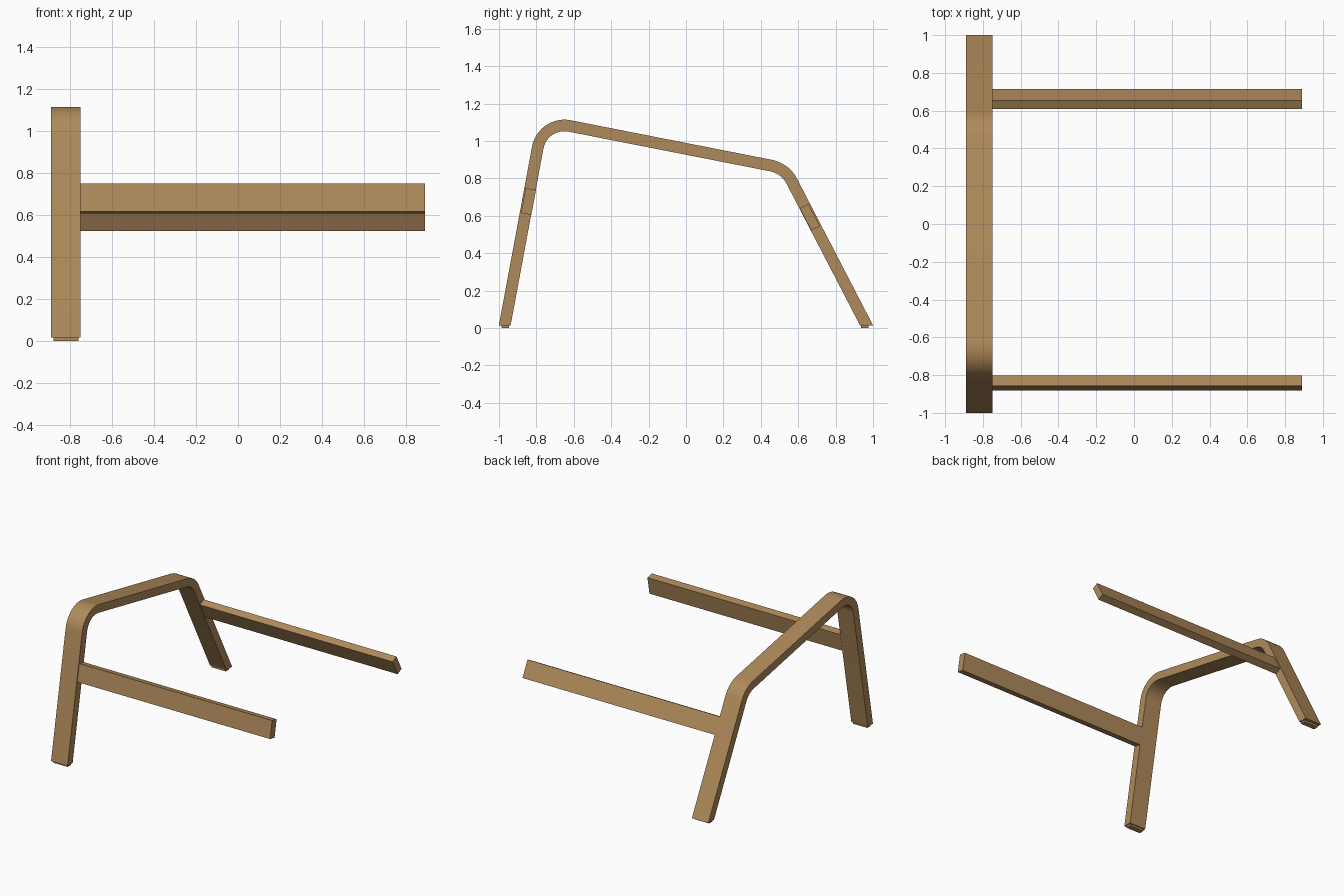
import bpy, bmesh, math
from mathutils import Vector, Matrix

if "Cube" in bpy.data.objects:
    bpy.data.objects.remove(bpy.data.objects["Cube"])

wood = bpy.data.materials.new("warm brown wood")
wood.diffuse_color = (0.43, 0.255, 0.105, 1)
wood.use_nodes = True
wood.node_tree.nodes["Principled BSDF"].inputs["Base Color"].default_value = wood.diffuse_color

X0, X1, X2 = -0.89, -0.75, 0.89      # band left, band right, rail end
HALF = 0.031                         # half the band thickness


def add_object(name, bm):
    bmesh.ops.recalc_face_normals(bm, faces=bm.faces)
    mesh = bpy.data.meshes.new(name)
    bm.to_mesh(mesh)
    bm.free()
    mesh.materials.append(wood)
    ob = bpy.data.objects.new(name, mesh)
    bpy.context.collection.objects.link(ob)
    return ob


def box(name, centre, size, tilt=0.0):
    bm = bmesh.new()
    m = (Matrix.Translation(centre) @ Matrix.Rotation(tilt, 4, 'X')
         @ Matrix.Diagonal((*size, 1)))
    bmesh.ops.create_cube(bm, size=1, matrix=m)
    return add_object(name, bm)


# Side frame: bent flat band, centre line in (y, z)
foot_f, top_f = Vector((-0.969, 0.015)), Vector((-0.766, 1.109))
top_b, foot_b = Vector((0.530, 0.854)), Vector((0.965, 0.015))


def bend(a, c, b, r, n):
    """Points and outward normals of a rounded corner at c."""
    u, v = (c - a).normalized(), (b - c).normalized()
    turn = u.angle(v)
    start = c - u * r * math.tan(turn / 2)
    out = Vector((-u.y, u.x))
    centre = start - out * r
    res = []
    for i in range(n + 1):
        t = turn * i / n
        d = out * math.cos(t) + u * math.sin(t)
        res.append((centre + d * r, d * HALF))
    return res


def foot_offset(a, b):
    # horizontal cut at the floor end of a leg
    d = (b - a).normalized()
    return HALF / abs(d.y)


path = [(foot_f, Vector((-foot_offset(foot_f, top_f), 0)))]
path += bend(foot_f, top_f, top_b, 0.145, 12)
path += bend(top_f, top_b, foot_b, 0.16, 8)
path += [(foot_b, Vector((foot_offset(top_b, foot_b), 0)))]

bm = bmesh.new()
rings = []
for p, o in path:
    q, s = p + o, p - o
    rings.append([bm.verts.new(c) for c in ((X0, *q), (X1, *q), (X1, *s), (X0, *s))])
for a, b in zip(rings, rings[1:]):
    for k in range(4):
        bm.faces.new((a[k], a[(k + 1) % 4], b[(k + 1) % 4], b[k]))
bm.faces.new(rings[0])
bm.faces.new(rings[-1])
frame = add_object("side_frame", bm)
bpy.context.view_layer.objects.active = frame
frame.select_set(True)
bpy.ops.object.shade_smooth_by_angle(angle=math.radians(30))

# Cross rails, tilted in line with the legs
mid_x, length = (X1 + X2) / 2, X2 - X1
lean_f = math.atan2(top_f.x - foot_f.x, top_f.y - foot_f.y)
lean_b = math.atan2(top_b.x - foot_b.x, top_b.y - foot_b.y)
box("front_rail", (mid_x, -0.842, 0.677), (length, 0.056, 0.135), -lean_f)
box("back_rail", (mid_x, 0.662, 0.593), (length, 0.052, 0.133), -lean_b)

# Thin foot pads
for name, y in (("front_foot_pad", -0.966), ("back_foot_pad", 0.956)):
    box(name, ((X0 + X1) / 2, y, 0.0075), (0.12, 0.04, 0.015))
